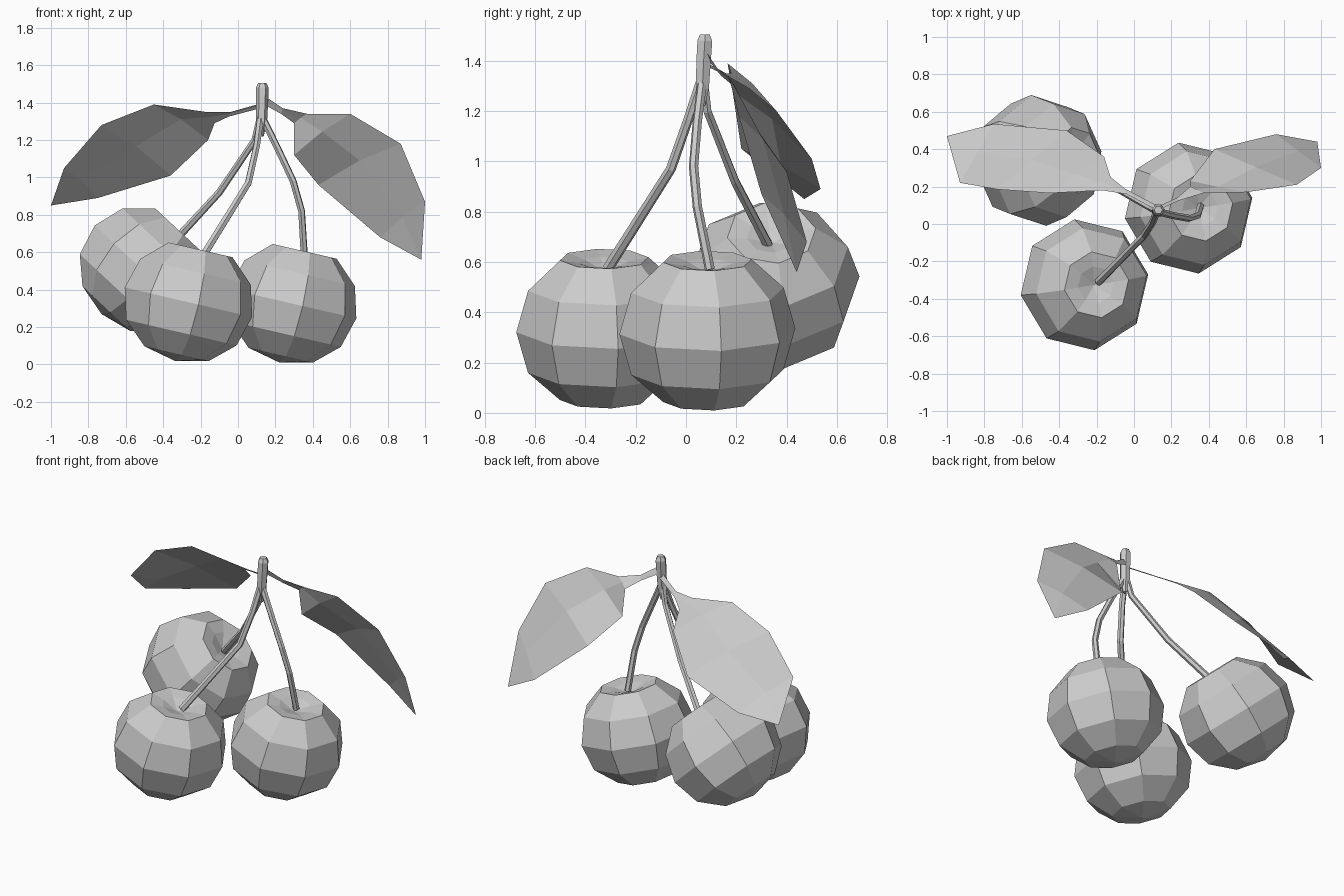
import bpy, bmesh, math
from mathutils import Vector

if "Cube" in bpy.data.objects:
    bpy.data.objects.remove(bpy.data.objects["Cube"])


def finish(bm, name):
    mesh = bpy.data.meshes.new(name)
    bmesh.ops.recalc_face_normals(bm, faces=bm.faces)
    bm.to_mesh(mesh)
    bm.free()
    obj = bpy.data.objects.new(name, mesh)
    bpy.context.collection.objects.link(obj)
    return obj


# Cherry: eight-sided lathe with a dimple at the top
def cherry(name, center, tilt):
    profile = [(.10, .272), (.178, .287), (.307, .167), (.354, 0),
               (.307, -.167), (.178, -.283)]
    bm = bmesh.new()
    rings = []
    for r, z in profile:
        ring = []
        for i in range(8):
            a = math.radians(9 + 45 * i)
            ring.append(bm.verts.new((r * math.cos(a), r * math.sin(a), z)))
        rings.append(ring)
    top, bottom = bm.verts.new((0, 0, .235)), bm.verts.new((0, 0, -.322))
    for i in range(8):
        j = (i + 1) % 8
        bm.faces.new((top, rings[0][i], rings[0][j]))
        bm.faces.new((bottom, rings[-1][j], rings[-1][i]))
        for a, b in zip(rings, rings[1:]):
            bm.faces.new((a[i], b[i], b[j], a[j]))
    obj = finish(bm, name)
    obj.location = center
    obj.rotation_euler = (0, math.radians(tilt), 0)


# Stem: six-sided tube along a path of (x, y, z, radius)
def stem(name, points):
    cu = bpy.data.curves.new(name, 'CURVE')
    cu.dimensions = '3D'
    cu.bevel_depth = 1
    cu.bevel_resolution = 1
    cu.use_fill_caps = True
    sp = cu.splines.new('POLY')
    sp.points.add(len(points) - 1)
    sp.use_smooth = False
    for p, (x, y, z, r) in zip(sp.points, points):
        p.co = (x, y, z, 1)
        p.radius = r
    bpy.context.collection.objects.link(bpy.data.objects.new(name, cu))


# Leaf: paired edge points with a slightly raised midrib, ending in a tip
def leaf(name, rows, tip):
    bm = bmesh.new()
    strips = []
    for u, l in rows:
        u, l = Vector(u), Vector(l)
        mid = (u + l) / 2 + Vector((0, 0, .04 * (u - l).length))
        strips.append([bm.verts.new(v) for v in (u, mid, l)])
    for a, b in zip(strips, strips[1:]):
        for k in (0, 1):
            bm.faces.new((a[k], b[k], b[k + 1], a[k + 1]))
    t = bm.verts.new(tip)
    for k in (0, 1):
        bm.faces.new((strips[-1][k], t, strips[-1][k + 1]))
    finish(bm, name)


cherry("cherry_front", (-.265, -.325, .333), 13)
cherry("cherry_right", (.292, .085, .325), 13)
cherry("cherry_back", (-.51, .34, .505), 43)

stem("main_stem", [(.13, .075, 1.505, .022), (.13, .075, 1.48, .034),
                   (.128, .07, 1.40, .033), (.125, .065, 1.29, .03),
                   (.125, .065, 1.22, .012)])
stem("stem_front", [(.12, .06, 1.32, .02), (.10, .01, 1.17, .019),
                    (.055, -.06, .97, .02), (-.19, -.31, .575, .022)])
stem("stem_right", [(.13, .065, 1.32, .02), (.21, .045, 1.16, .019),
                    (.295, .03, .98, .019), (.34, .045, .82, .019),
                    (.355, .095, .57, .02)])
stem("stem_back", [(.12, .07, 1.32, .02), (.09, .085, 1.20, .018),
                   (-.10, .195, .92, .019), (-.33, .325, .67, .021)])

leaf("leaf_right", [((.12, .07, 1.45), (.12, .09, 1.40)),
                    ((.24, .125, 1.37), (.23, .14, 1.34)),
                    ((.37, .165, 1.34), (.30, .20, 1.29)),
                    ((.60, .17, 1.34), (.30, .23, 1.12)),
                    ((.87, .21, 1.18), (.43, .40, .96)),
                    ((1.0, .30, .87), (.76, .48, .68))], (.98, .44, .56))
leaf("leaf_left", [((.12, .075, 1.395), (.12, .10, 1.37)),
                   ((-.04, .16, 1.35), (-.05, .19, 1.325)),
                   ((-.17, .18, 1.35), (-.125, .25, 1.29)),
                   ((-.45, .165, 1.39), (-.16, .36, 1.20)),
                   ((-.73, .185, 1.28), (-.36, .50, 1.01)),
                   ((-.93, .22, 1.05), (-.75, .535, .89))], (-1.0, .47, .85))
